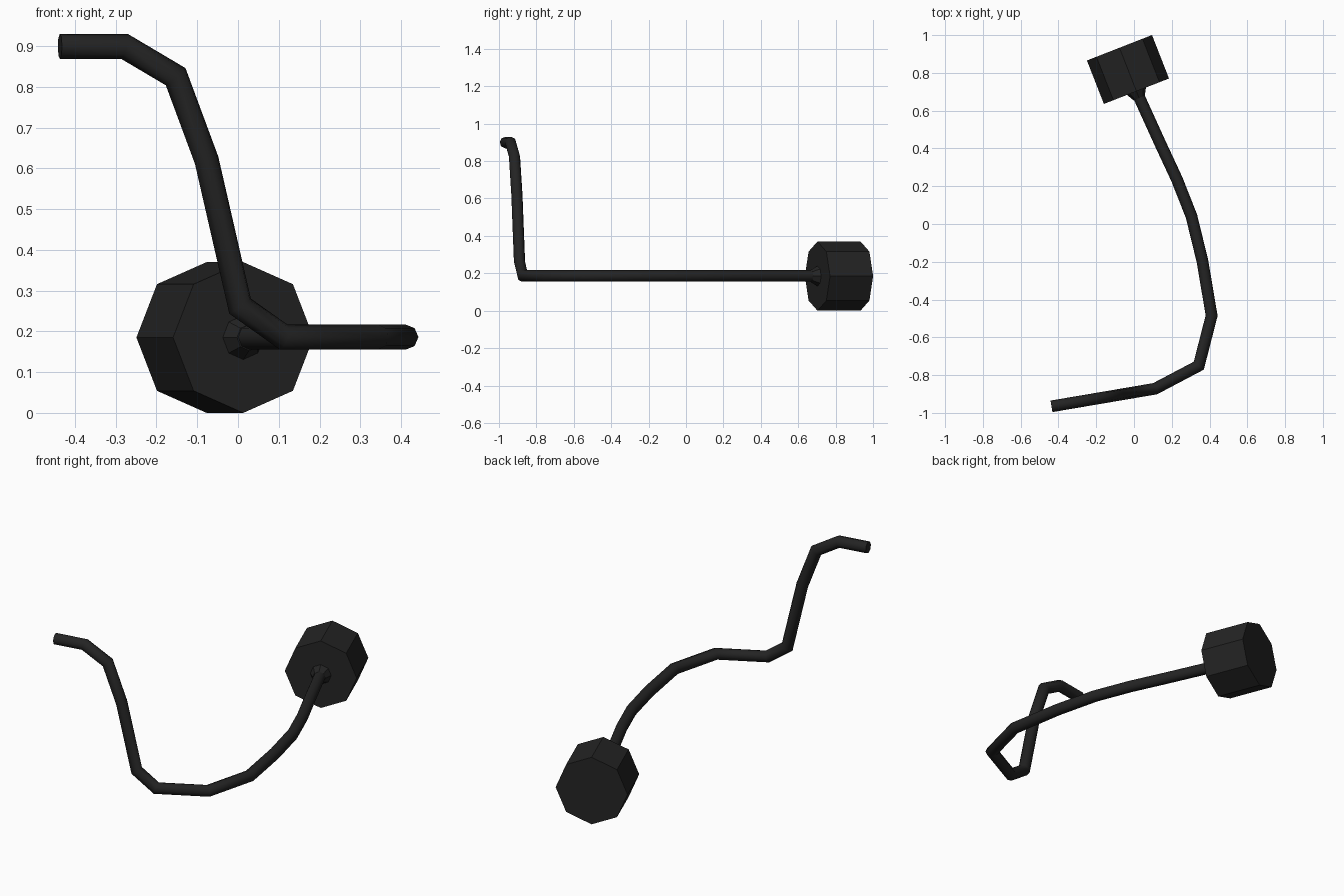
import bpy, bmesh, math
from mathutils import Vector

if "Cube" in bpy.data.objects:
    bpy.data.objects.remove(bpy.data.objects["Cube"])

black = bpy.data.materials.new("black rubber")
black.diffuse_color = (0.017, 0.017, 0.017, 1)
black.use_nodes = True
black.node_tree.nodes["Principled BSDF"].inputs["Base Color"].default_value = black.diffuse_color
SIDES = 8


def finish(bm, name):
    bmesh.ops.recalc_face_normals(bm, faces=bm.faces)
    mesh = bpy.data.meshes.new(name)
    bm.to_mesh(mesh)
    bm.free()
    mesh.materials.append(black)
    obj = bpy.data.objects.new(name, mesh)
    bpy.context.collection.objects.link(obj)
    return obj


def skin(bm, rings):
    """Bridge successive rings and cap both ends."""
    for a, b in zip(rings, rings[1:]):
        for i in range(SIDES):
            j = (i + 1) % SIDES
            bm.faces.new((a[i], a[j], b[j], b[i]))
    bm.faces.new(rings[0])
    bm.faces.new(rings[-1])


def octagon(center, axis, up, radius):
    side = axis.cross(up).normalized()
    return [center + radius * (math.cos(t) * up + math.sin(t) * side)
            for t in (2 * math.pi * i / SIDES for i in range(SIDES))]


def lathe(name, origin, axis, profile):
    """Octagonal solid from (distance along axis, radius) pairs."""
    bm = bmesh.new()
    rings = [[bm.verts.new(p) for p in octagon(origin + axis * d, axis, Vector((0, 0, 1)), r)]
             for d, r in profile]
    skin(bm, rings)
    return finish(bm, name)


def cable(name, points, radius):
    """Octagonal tube with mitred joints."""
    pts = [Vector(p) for p in points]
    dirs = [(b - a).normalized() for a, b in zip(pts, pts[1:])]
    bm = bmesh.new()
    ring = octagon(pts[0], dirs[0], Vector((0, 0, 1)), radius)
    rings = [[bm.verts.new(p) for p in ring]]
    for k, d in enumerate(dirs):
        end = pts[k + 1]
        n = (d + dirs[k + 1]).normalized() if k + 1 < len(dirs) else d
        # slide the ring along the segment onto the joint plane
        ring = [p + d * ((end - p).dot(n) / d.dot(n)) for p in ring]
        rings.append([bm.verts.new(p) for p in ring])
    skin(bm, rings)
    return finish(bm, name)


# Plug head and its strain relief collar
axis = Vector((0.364, -0.931, 0)).normalized()
plug_center = Vector((-0.032, 0.818, 0.185))
lathe("plug_head", plug_center, axis, [(-0.1235, 0.185), (0.1235, 0.185)])
lathe("plug_collar", plug_center, axis, [(0.11, 0.054), (0.1235, 0.054), (0.163, 0.032)])

# Cord: lies flat in an arc, then rises to the free end
Z = 0.186
start = plug_center + axis * 0.12
flat = [(start.x, start.y, Z), (0.137, 0.430, Z), (0.227, 0.237, Z), (0.304, 0.042, Z),
        (0.362, -0.195, Z), (0.411, -0.485, Z), (0.343, -0.750, Z), (0.112, -0.872, Z)]
rise = [(0.005, 0.262), (-0.077, 0.62), (-0.153, 0.825), (-0.278, 0.899), (-0.437, 0.899)]
path = flat + [(x, -0.872 + 0.17 * (x - 0.112), z) for x, z in rise]
cord = cable("cord", path, 0.031)
bpy.context.view_layer.objects.active = cord
cord.select_set(True)
bpy.ops.object.shade_smooth_by_angle(angle=math.radians(60))
